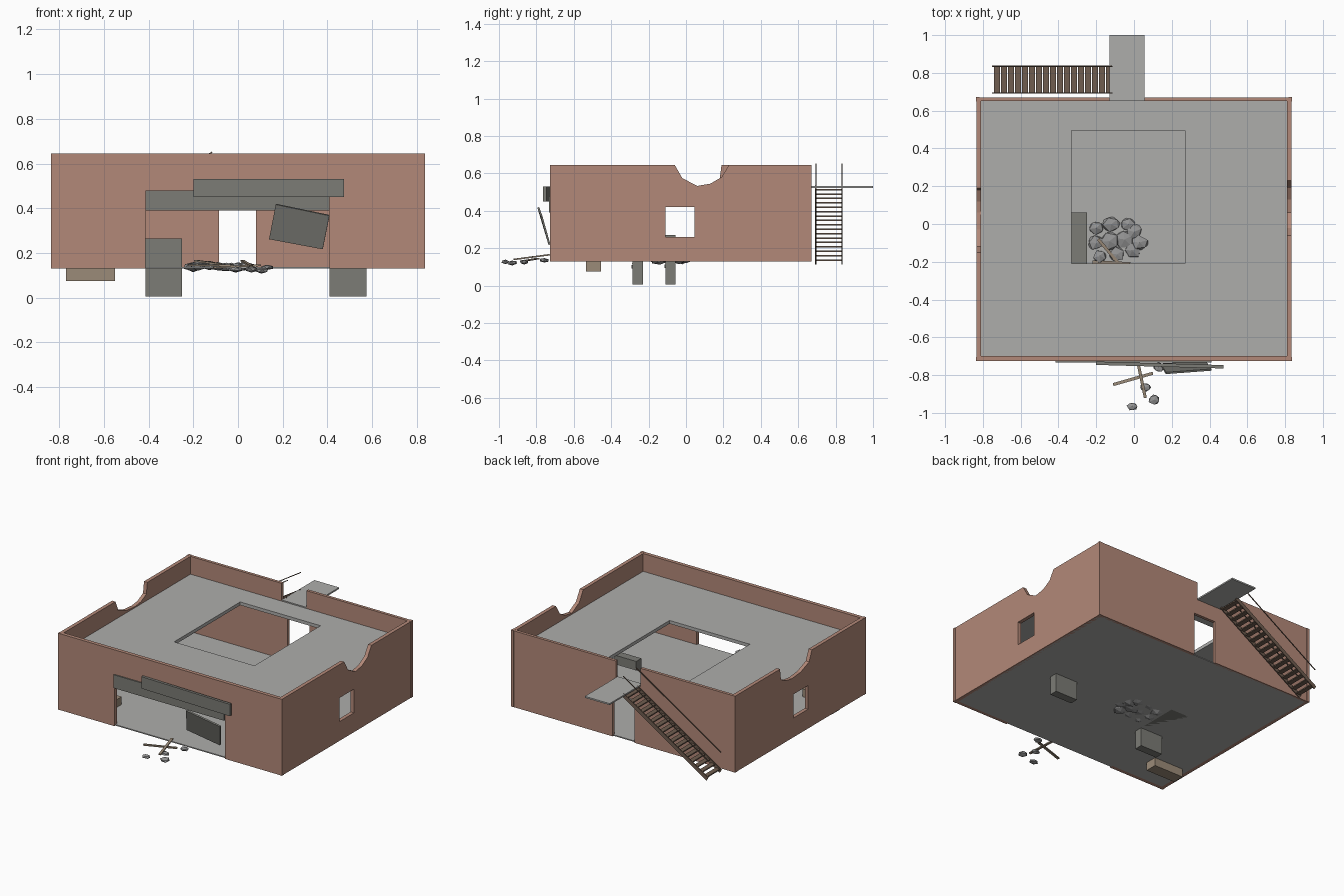
import bpy, bmesh, math, random
from mathutils import Vector, Matrix

if "Cube" in bpy.data.objects:
    bpy.data.objects.remove(bpy.data.objects["Cube"])
random.seed(4)

def mat(name, c):
    m = bpy.data.materials.new(name)
    m.diffuse_color = (*c, 1)
    m.use_nodes = True
    m.node_tree.nodes["Principled BSDF"].inputs["Base Color"].default_value = m.diffuse_color
    return m

CLAY = mat("clay", (0.45, 0.25, 0.19))
WOOD = mat("wood", (0.33, 0.26, 0.19))
RUST = mat("rusty_metal", (0.16, 0.11, 0.08))
STEEL = mat("dull_steel", (0.2, 0.2, 0.18))
GREY = mat("concrete", (0.42, 0.42, 0.41))
ROCK = mat("rock", (0.3, 0.3, 0.3))

def finish(name, bm, m):
    bmesh.ops.recalc_face_normals(bm, faces=bm.faces)
    me = bpy.data.meshes.new(name)
    bm.to_mesh(me)
    bm.free()
    ob = bpy.data.objects.new(name, me)
    bpy.context.collection.objects.link(ob)
    if m:
        me.materials.append(m)
    return ob

def add_box(bm, x0, x1, y0, y1, z0, z1):
    M = Matrix.Translation(((x0+x1)/2, (y0+y1)/2, (z0+z1)/2)) @ Matrix.Diagonal((x1-x0, y1-y0, z1-z0, 1))
    bmesh.ops.create_cube(bm, size=1, matrix=M)

def box(name, *dims, m=None):
    bm = bmesh.new()
    add_box(bm, *dims)
    return finish(name, bm, m)

def add_beam(bm, a, b, w, h):
    a, b = Vector(a), Vector(b)
    d = (b - a).normalized()
    s = d.cross(Vector((0, 0, 1))).normalized()
    R = Matrix((d, s, d.cross(s))).transposed().to_4x4()
    M = Matrix.Translation((a+b)/2) @ R @ Matrix.Diagonal(((b-a).length, w, h, 1))
    bmesh.ops.create_cube(bm, size=1, matrix=M)

def beam(name, a, b, w, h, m):
    bm = bmesh.new()
    add_beam(bm, a, b, w, h)
    return finish(name, bm, m)

def prism(name, pts, v, depth, m=None):
    """Extrude a closed outline of 3D points along vector v."""
    bm = bmesh.new()
    f = bm.faces.new([bm.verts.new(p) for p in pts])
    g = bmesh.ops.extrude_face_region(bm, geom=[f])
    vs = [e for e in g["geom"] if isinstance(e, bmesh.types.BMVert)]
    bmesh.ops.translate(bm, verts=vs, vec=Vector(v) * depth)
    return finish(name, bm, m)

def cut(ob, cutters):
    for c in cutters:
        md = ob.modifiers.new("cut", "BOOLEAN")
        md.operation, md.solver, md.object = "DIFFERENCE", "EXACT", c
        bpy.context.view_layer.objects.active = ob
        bpy.ops.object.modifier_apply(modifier=md.name)
        bpy.data.objects.remove(c)

# Outer walls with doorways, windows, parapet gap and broken bites
walls = box("walls", -.835, .835, -.725, .67, .13, .645, m=CLAY)
bite_r = [(-.07, .7), (-.06, .645), (-.02, .575), (.06, .533), (.13, .545), (.19, .58), (.23, .645), (.24, .7)]
bite_l = [(-.16, .7), (-.15, .645), (-.12, .575), (-.03, .54), (.06, .532), (.12, .54), (.18, .57), (.19, .645), (.19, .7)]
cut(walls, [
    box("c", -.81, .81, -.70, .65, 0, 1),
    box("c", -.415, .41, -.8, -.6, 0, .39),
    box("c", -.085, .08, .6, .75, 0, .42),
    box("c", -1, 1, -.11, .045, .26, .42),
    box("c", -.13, .055, .6, .75, .53, .8),
    prism("c", [(.75, y, z) for y, z in bite_r], (1, 0, 0), .2),
    prism("c", [(-.95, y, z) for y, z in bite_l], (1, 0, 0), .2),
])
# Corner strips
for i, (x, y) in enumerate([(-1, -1), (1, -1), (-1, 1), (1, 1)]):
    cx, cy = x*.827, (-.715 if y < 0 else .66)
    box(f"corner_strip_{i}", cx-.01, cx+.01, cy-.0115, cy+.0115, .13, .646, m=CLAY)

# Floor and roof with square opening
box("floor", -.825, .825, -.715, .66, .13, .137, m=GREY)
roof = box("roof", -.812, .812, -.702, .652, .503, .525, m=GREY)
cut(roof, [box("c", -.33, .27, -.21, .495, .4, .6)])

# Front sign boards and leaning panel
box("lower_sign", -.415, .41, -.733, -.724, .39, .48, m=STEEL)
prism("upper_sign", [(-.2, -.728, .45), (.475, -.747, .45), (.475, -.747, .53), (-.2, -.728, .53)], (0, -1, 0), .018, STEEL)
prism("leaning_panel", [(.17, -.785, .42), (.41, -.767, .37), (.38, -.725, .22), (.14, -.738, .265)], (-.1, -.8, -.3), .012, STEEL)

# Cabinets and crate
def cabinet(name, x0, x1, y0, y1, z0, z1):
    bm = bmesh.new()
    add_box(bm, x0, x1, y0, y1, z0, z1)
    for k in range(2):
        zc = z0 + (z1-z0)*(.5*k + .45)
        add_box(bm, x0, x1, y0-.003, y0, zc-.006, zc)
        for f in (.3, .7):
            xc = x0 + (x1-x0)*f
            add_box(bm, xc-.02, xc+.02, y0-.006, y0, zc-.03, zc-.012)
    finish(name, bm, STEEL)

cabinet("cabinet_left", -.415, -.25, -.285, -.23, .005, .265)
cabinet("cabinet_right", .41, .575, -.11, -.055, .005, .27)
box("fallen_cabinet", -.415, -.25, -.21, .06, .13, .25, m=STEEL)
box("crate", -.77, -.55, -.535, -.455, .075, .19, m=WOOD)

# Stair: treads, stringers, handrails, landing
S, E = Vector((-.745, 0, .125)), Vector((-.115, 0, .525))
bm = bmesh.new()
n = 17
for i in range(n):
    p = S.lerp(E, (i+.5)/n)
    add_box(bm, p.x-.016, p.x+.016, .697, .833, p.z-.004, p.z+.004)
finish("stair_treads", bm, RUST)
for side, y in (("inner", .694), ("outer", .835)):
    o = Vector((0, y, 0))
    beam(f"stringer_{side}", S+o, E+o, .006, .026, RUST)
    r = Vector((0, y, .127))
    beam(f"handrail_{side}", S+r, E+r, .005, .005, RUST)
box("landing", -.13, .055, .65, 1.0, .523, .533, m=GREY)

# Rocks: squashed, jittered low-poly lumps
def rock(bm, x, y, z, r, h):
    M = (Matrix.Translation((x, y, z)) @ Matrix.Rotation(random.uniform(-.12, .12), 4, 'X')
         @ Matrix.Diagonal((r, r*random.uniform(.75, 1), h, 1)) @ Matrix.Rotation(random.random()*6, 4, 'Z'))
    g = bmesh.ops.create_icosphere(bm, subdivisions=1, radius=1)
    for v in g["verts"]:
        v.co = M @ (v.co * random.uniform(.8, 1.1))

bm = bmesh.new()
for x, y, z in [(-.01, -.965, .127), (.105, -.93, .122), (.06, -.865, .127), (.13, -.757, .135)]:
    rock(bm, x, y, z, .032, .014)
finish("front_stones", bm, ROCK)

bm = bmesh.new()
for x, y, r in [(-.2, -.02, .05), (-.12, .0, .05), (-.03, .0, .05), (.03, -.1, .055), (-.05, -.08, .06), (-.13, -.09, .055),
                (-.2, -.1, .05), (-.09, -.16, .045), (-.18, -.17, .04), (-.01, -.14, .05), (.0, -.04, .05)]:
    rock(bm, x, y, random.uniform(.133, .145), r, .022)
finish("floor_rubble", bm, ROCK)

# Loose planks
planks = [((-.11, -.85, .135), (.1, -.79, .145)), ((.02, -.73, .165), (.06, -.92, .14)),
          ((-.19, -.08, .165), (-.08, -.21, .15)), ((-.22, -.2, .145), (-.02, -.21, .145))]
for i, (a, b) in enumerate(planks):
    beam(f"plank_{i}", a, b, .016, .008, WOOD)
